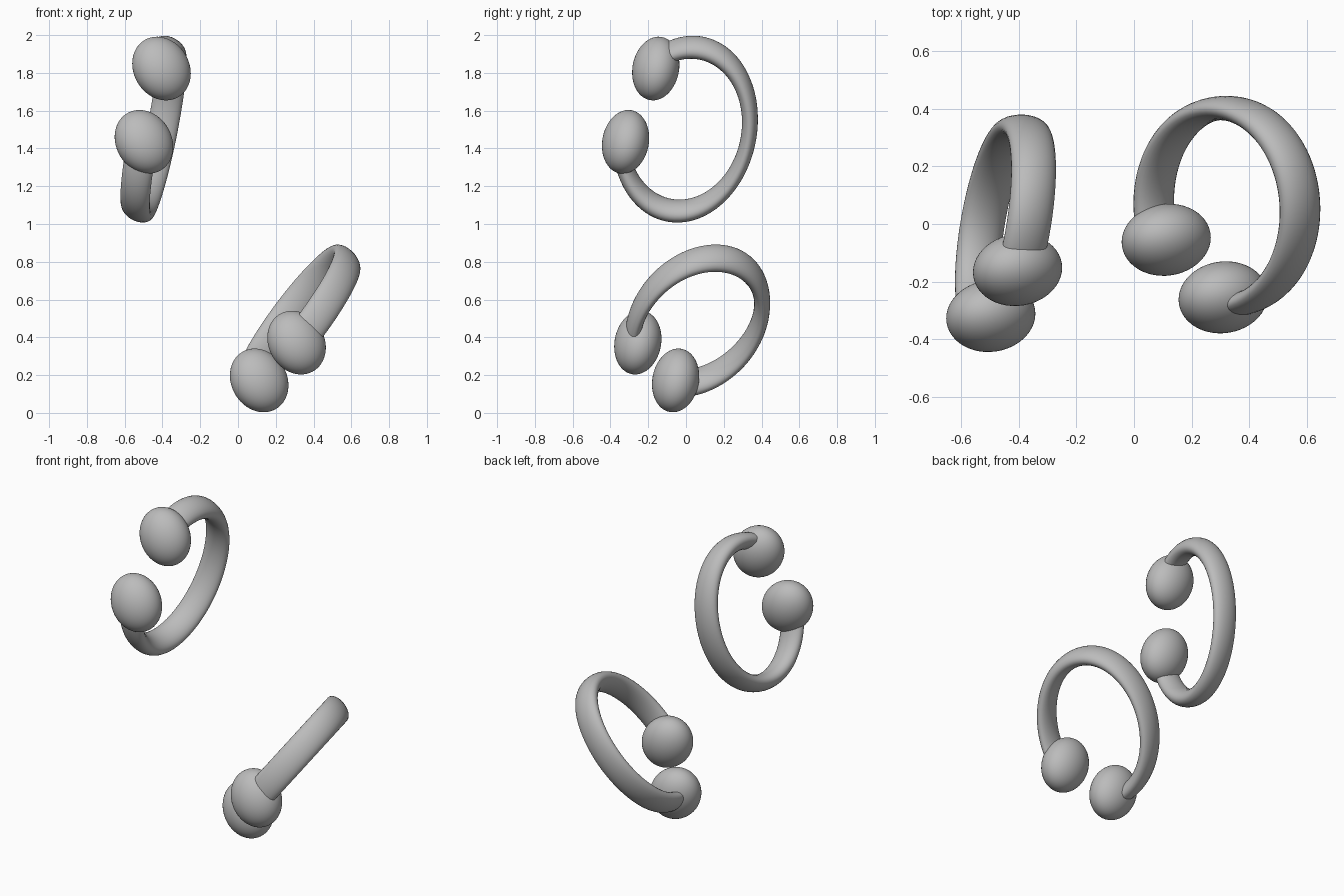
import bpy
import bmesh
from math import atan2, cos, sin, pi
from mathutils import Matrix, Vector

cube = bpy.data.objects.get("Cube")
if cube:
    bpy.data.objects.remove(cube, do_unlink=True)

# Single plain grey material
grey = bpy.data.materials.new("plain grey")
grey.use_nodes = True
COLOUR = (0.5, 0.5, 0.5, 1)
grey.diffuse_color = COLOUR
grey.node_tree.nodes["Principled BSDF"].inputs["Base Color"].default_value = COLOUR

# Shared squash: both rings are round in unit-ball space, then squashed by this
SQUASH = Matrix(((0.155, 0, 0), (0.008, 0.125, 0), (-0.026, 0.022, 0.165)))
RING_RADIUS = 2.75      # in ball radii
BAND_THICK = 0.335      # half thickness across the ring
BAND_WIDE = 0.51        # half width along the ring axis
STEPS, SIDES = 72, 28


def finish(name, bm):
    bmesh.ops.recalc_face_normals(bm, faces=bm.faces)
    mesh = bpy.data.meshes.new(name)
    bm.to_mesh(mesh)
    bm.free()
    mesh.materials.append(grey)
    for poly in mesh.polygons:
        poly.use_smooth = True
    obj = bpy.data.objects.new(name, mesh)
    bpy.context.collection.objects.link(obj)
    return obj


def ball(name, centre):
    bm = bmesh.new()
    bmesh.ops.create_uvsphere(bm, u_segments=48, v_segments=32, radius=1,
                              matrix=Matrix.Translation(centre) @ SQUASH.to_4x4())
    finish(name, bm)


def open_band(name, centre, normal, ends):
    """Oval band swept the long way round from one end ball to the other."""
    axis = (SQUASH.transposed() @ normal).normalized()
    local = [SQUASH.inverted() @ (e - centre) for e in ends]
    back = -(local[0] + local[1])
    back = (back - axis * back.dot(axis)).normalized()
    side = axis.cross(back)
    start, stop = sorted(atan2(p.dot(side), p.dot(back)) for p in local)
    bm = bmesh.new()
    loops = []
    for i in range(STEPS + 1):
        t = start + (stop - start) * i / STEPS
        out = back * cos(t) + side * sin(t)
        loop = []
        for j in range(SIDES):
            a = 2 * pi * j / SIDES
            p = out * (RING_RADIUS + BAND_THICK * cos(a)) + axis * (BAND_WIDE * sin(a))
            loop.append(bm.verts.new(centre + SQUASH @ p))
        loops.append(loop)
    for one, two in zip(loops, loops[1:]):
        for j in range(SIDES):
            k = (j + 1) % SIDES
            bm.faces.new((one[j], one[k], two[k], two[j]))
    bm.faces.new(loops[0])
    bm.faces.new(loops[-1])
    finish(name, bm)


# Each ring: centre, plane normal, and its two end balls
RINGS = {
    "upper": ((-0.447, -0.005, 1.502), (1, -0.137, -0.187),
              ((-0.405, -0.16, 1.823), (-0.498, -0.32, 1.435))),
    "lower": ((0.323, 0.061, 0.487), (-0.768, -0.19, 0.612),
              ((0.112, -0.055, 0.172), (0.31, -0.255, 0.372))),
}
for label, (centre, normal, ends) in RINGS.items():
    ends = [Vector(e) for e in ends]
    open_band(label + "_ring_band", Vector(centre), Vector(normal), ends)
    for number, end in enumerate(ends, 1):
        ball(f"{label}_ring_ball_{number}", end)
